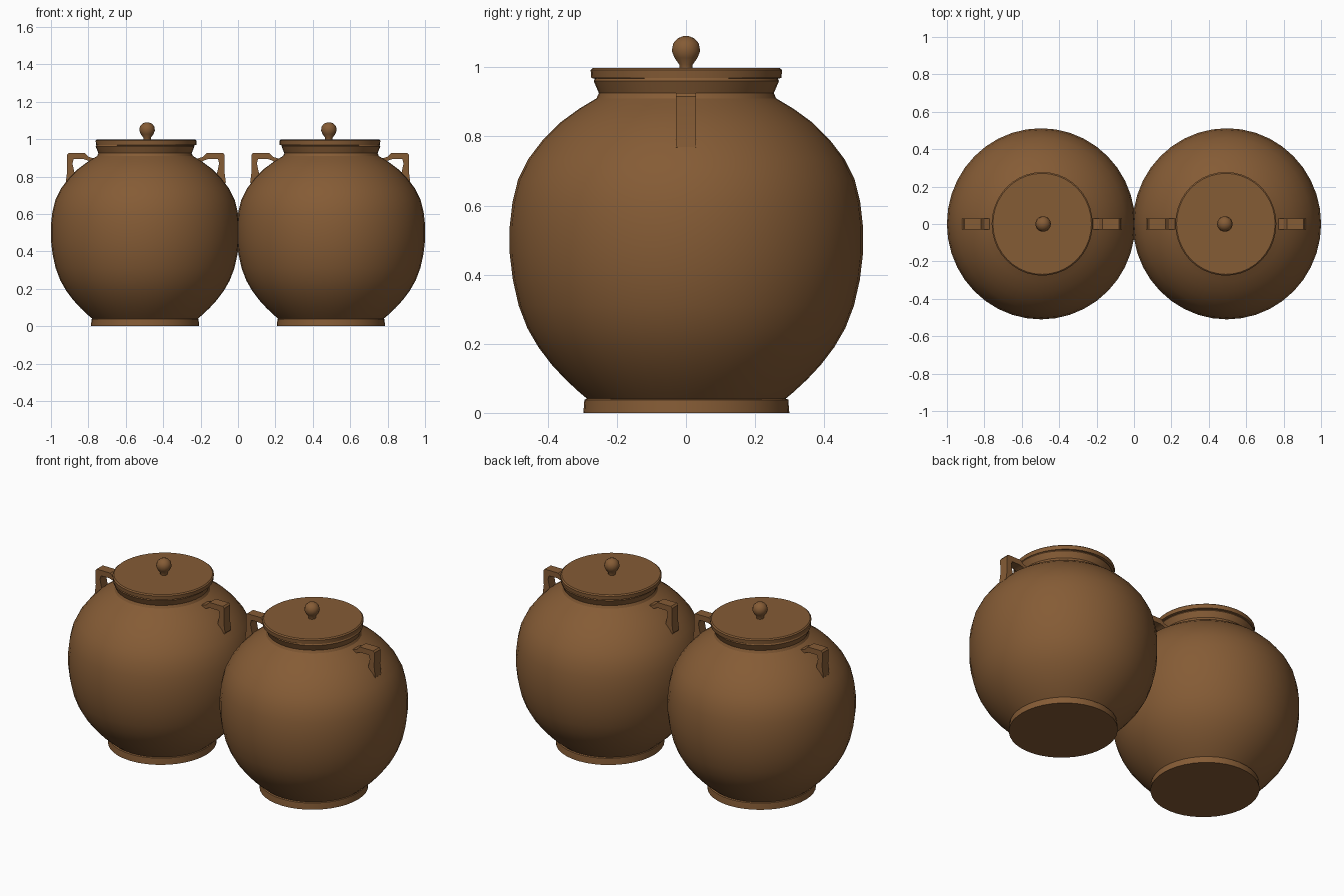
import bpy
import bmesh
from math import cos, sin, pi, radians
from mathutils import Vector

cube = bpy.data.objects.get("Cube")
if cube:
    bpy.data.objects.remove(cube, do_unlink=True)

# One fired-clay colour for everything
clay = bpy.data.materials.new("brown_clay")
clay.use_nodes = True
COLOUR = (0.235, 0.106, 0.036, 1)
clay.diffuse_color = COLOUR
clay.node_tree.nodes["Principled BSDF"].inputs["Base Color"].default_value = COLOUR


def finish(name, bm, location, angle):
    bmesh.ops.recalc_face_normals(bm, faces=bm.faces)
    mesh = bpy.data.meshes.new(name)
    bm.to_mesh(mesh)
    bm.free()
    mesh.materials.append(clay)
    ob = bpy.data.objects.new(name, mesh)
    ob.location = location
    bpy.context.collection.objects.link(ob)
    bpy.ops.object.select_all(action='DESELECT')
    ob.select_set(True)
    bpy.context.view_layer.objects.active = ob
    bpy.ops.object.shade_smooth_by_angle(angle=radians(angle))
    return ob


def lathe(name, profile, location, segments=40, angle=30, squash=1.0):
    """Turn (radius, height) points about z and cap both ends."""
    bm = bmesh.new()
    turns = [2 * pi * i / segments for i in range(segments)]
    rings = [[bm.verts.new((r * cos(t) * squash, r * sin(t), z)) for t in turns]
             for r, z in profile]
    for low, high in zip(rings, rings[1:]):
        for i in range(segments):
            j = (i + 1) % segments
            bm.faces.new((low[i], low[j], high[j], high[i]))
    bm.faces.new(rings[0])
    bm.faces.new(rings[-1])
    return finish(name, bm, location, angle)


def strap(name, outline, width, location, side):
    """Extrude an (x, z) outline across y, facing left or right."""
    bm = bmesh.new()
    face = bm.faces.new([bm.verts.new((side * x, -width / 2, z)) for x, z in outline])
    extruded = bmesh.ops.extrude_face_region(bm, geom=[face], use_keep_orig=True)
    verts = [v for v in extruded["geom"] if isinstance(v, bmesh.types.BMVert)]
    bmesh.ops.translate(bm, verts=verts, vec=Vector((0, width, 0)))
    return finish(name, bm, location, 25)


foot = [(0.298, 0), (0.295, 0.038), (0.27, 0.05)]
body = [(0.28, 0.035), (0.31, 0.06), (0.35, 0.097), (0.39, 0.14), (0.428, 0.19),
        (0.46, 0.245), (0.485, 0.31), (0.502, 0.385), (0.511, 0.46), (0.511, 0.54),
        (0.503, 0.61), (0.487, 0.675), (0.457, 0.735), (0.415, 0.79), (0.365, 0.84),
        (0.31, 0.88), (0.26, 0.91), (0.253, 0.925), (0.268, 0.96), (0.262, 0.972)]
lid = [(0.262, 0.966), (0.275, 0.969), (0.277, 0.992), (0.27, 0.998)]
knob = [(0.02, 0.99), (0.02, 1.008), (0.034, 1.027), (0.042, 1.047),
        (0.038, 1.069), (0.024, 1.084), (0.008, 1.09)]
# Bent strap: out from the shoulder, then down into the belly
handle = [(0.26, 0.86), (0.312, 0.887), (0.332, 0.893), (0.386, 0.893),
          (0.392, 0.87), (0.375, 0.79), (0.35, 0.77), (0.39, 0.72),
          (0.428, 0.77), (0.42, 0.83), (0.422, 0.915), (0.414, 0.925),
          (0.325, 0.925), (0.305, 0.905), (0.27, 0.895)]

for jar, sx in (("right", -1), ("left", 1)):
    centre = (sx * 0.497, 0.001, 0)
    top = (sx * 0.491, 0.001, 0)
    lathe(jar + "_jar_foot", foot, centre, squash=0.97)
    lathe(jar + "_jar_body", body, centre, squash=0.985)
    lathe(jar + "_jar_lid", lid, top, squash=0.975)
    lathe(jar + "_jar_knob", knob, (sx * 0.486, 0, 0), segments=14, angle=50)
    for end, side in (("right", -1), ("left", 1)):
        strap(jar + "_jar_" + end + "_handle", handle,
              0.057, (sx * 0.493, 0, 0), side)
